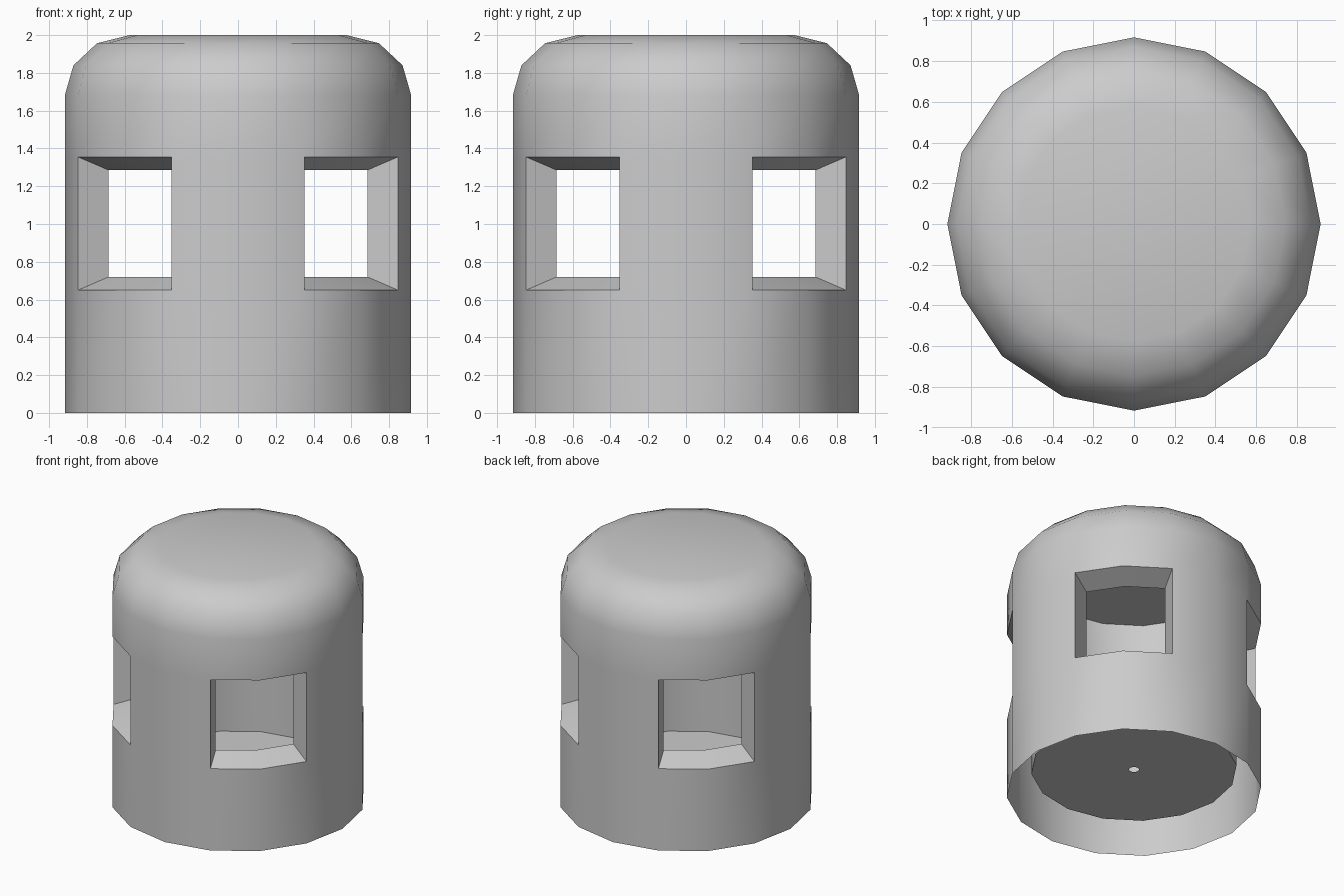
import bpy
import bmesh
from math import cos, sin, tau, radians

SIDES = 16
R_OUT, R_IN = 0.917, 0.741
OUT_LOW, OUT_HIGH = 0.65, 1.355
IN_LOW, IN_HIGH = 0.72, 1.285
FLOOR, CEILING = 0.19, 1.81

cube = bpy.data.objects.get("Cube")
if cube:
    bpy.data.objects.remove(cube, do_unlink=True)

grey = bpy.data.materials.new("plain_grey")
grey.use_nodes = True
colour = (0.6, 0.6, 0.6, 1)
grey.diffuse_color = colour
grey.node_tree.nodes["Principled BSDF"].inputs["Base Color"].default_value = colour


def ring(bm, radius, z):
    return [bm.verts.new((radius * cos(tau * i / SIDES), radius * sin(tau * i / SIDES), z))
            for i in range(SIDES)]


def is_window(i):
    # two neighbouring wall panels on each diagonal
    return i % 4 in (1, 2)


def bridge(bm, low, high, keep=lambda i: True):
    for i in range(SIDES):
        if keep(i):
            j = (i + 1) % SIDES
            bm.faces.new((low[i], low[j], high[j], high[i]))


def lathe(bm, profile, window_low):
    rings = [ring(bm, r, z) for r, z in profile]
    for (r, z), low, high in zip(profile, rings, rings[1:]):
        bridge(bm, low, high, (lambda i: not is_window(i)) if z == window_low else (lambda i: True))
    bm.faces.new(rings[-1])


def finish(bm, name):
    mesh = bpy.data.meshes.new(name)
    bm.to_mesh(mesh)
    bm.free()
    mesh.materials.append(grey)
    obj = bpy.data.objects.new(name, mesh)
    bpy.context.collection.objects.link(obj)
    bpy.ops.object.select_all(action="DESELECT")
    obj.select_set(True)
    bpy.context.view_layer.objects.active = obj
    bpy.ops.object.shade_smooth_by_angle(angle=radians(40))


# outer wall, open at the bottom, with a rounded top
bm = bmesh.new()
dome = [(0.575 + 0.342 * cos(radians(a)), 1.68 + 0.32 * sin(radians(a))) for a in (0, 30, 60, 90)]
lathe(bm, [(R_OUT, 0), (R_OUT, OUT_LOW), (R_OUT, OUT_HIGH)] + dome, OUT_LOW)
finish(bm, "outer_shell")

# inner chamber, facing inward, with a small drain hole in its floor
bm = bmesh.new()
lathe(bm, [(0.036, FLOOR), (R_IN, FLOOR), (R_IN, IN_LOW), (R_IN, IN_HIGH), (R_IN, CEILING)], IN_LOW)
bmesh.ops.reverse_faces(bm, faces=bm.faces[:])
finish(bm, "inner_chamber")

# tapered frames joining the window openings of both walls
bm = bmesh.new()
out_low, out_high = ring(bm, R_OUT, OUT_LOW), ring(bm, R_OUT, OUT_HIGH)
in_low, in_high = ring(bm, R_IN, IN_LOW), ring(bm, R_IN, IN_HIGH)
bridge(bm, out_low, in_low, is_window)
bridge(bm, in_high, out_high, is_window)
for i in range(SIDES):
    side = (out_low[i], in_low[i], in_high[i], out_high[i])
    if i % 4 == 1:
        bm.faces.new(side[::-1])
    elif i % 4 == 3:
        bm.faces.new(side)
loose = [v for v in bm.verts if not v.link_faces]
bmesh.ops.delete(bm, geom=loose, context="VERTS")
finish(bm, "window_frames")
